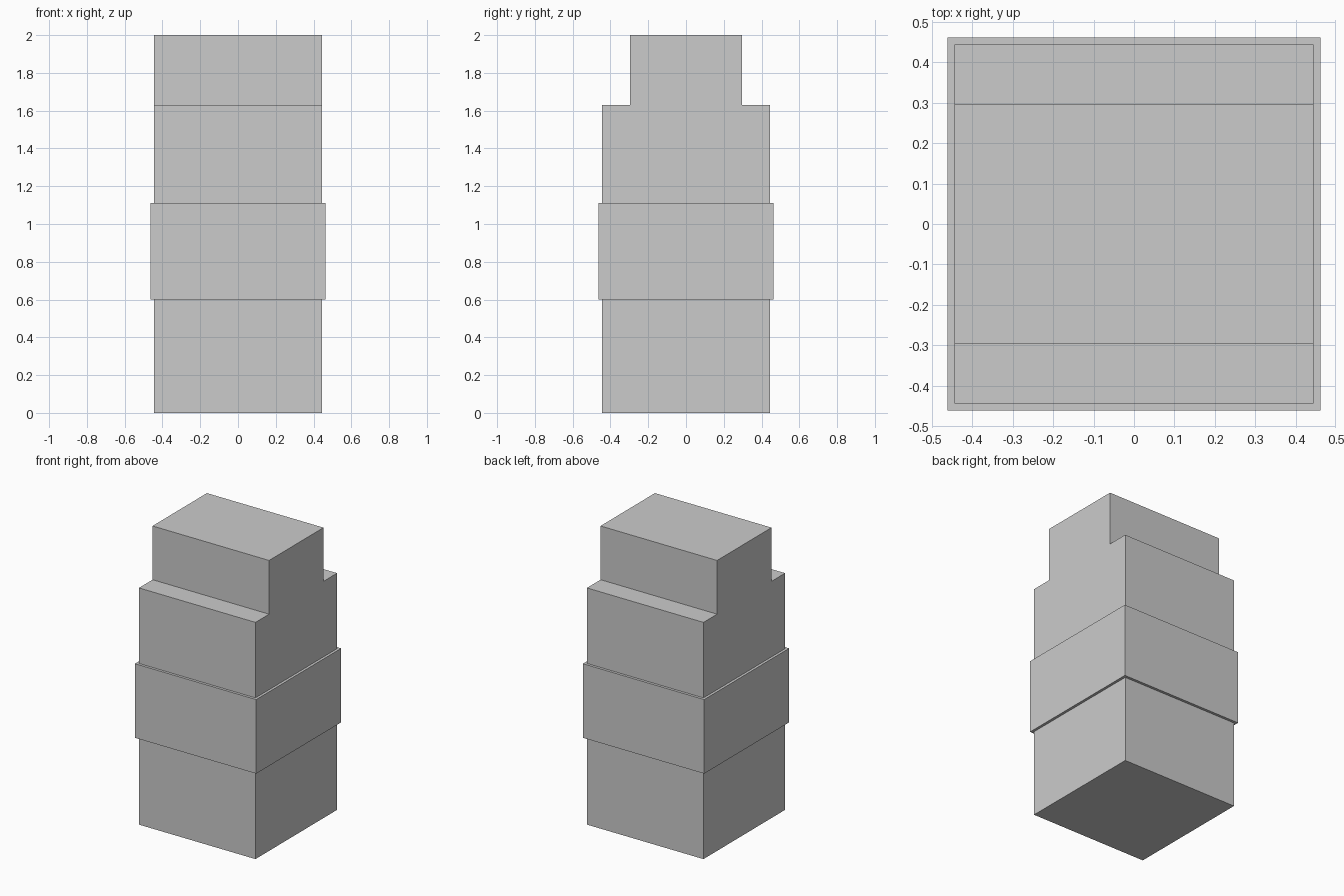
import bpy, bmesh

if "Cube" in bpy.data.objects:
    bpy.data.objects.remove(bpy.data.objects["Cube"])

HALF = 0.444        # half width of the body
BAND = 0.462        # half width of the raised band
TOP = 0.296         # half depth of the narrowed top
Z_BAND, Z_BAND_TOP, Z_STEP, HEIGHT = 0.60, 1.11, 1.63, 2.0


def extrude_profile(name, half_profile, half_width):
    """Mirror a (y, z) half profile and extrude it along x."""
    profile = half_profile + [(-y, z) for y, z in reversed(half_profile)]
    bm = bmesh.new()
    face = bm.faces.new([bm.verts.new((-half_width, y, z)) for y, z in profile])
    result = bmesh.ops.extrude_face_region(bm, geom=[face], use_keep_orig=True)
    moved = [v for v in result["geom"] if isinstance(v, bmesh.types.BMVert)]
    bmesh.ops.translate(bm, verts=moved, vec=(2 * half_width, 0, 0))
    bmesh.ops.recalc_face_normals(bm, faces=bm.faces)
    mesh = bpy.data.meshes.new(name)
    bm.to_mesh(mesh)
    bm.free()
    obj = bpy.data.objects.new(name, mesh)
    bpy.context.collection.objects.link(obj)
    return obj


# Main block with a step at the front and back of the top
extrude_profile("stepped_body",
                [(HALF, 0), (HALF, Z_STEP), (TOP, Z_STEP), (TOP, HEIGHT)], HALF)

# Slightly wider band around the middle
extrude_profile("middle_band", [(BAND, Z_BAND), (BAND, Z_BAND_TOP)], BAND)
